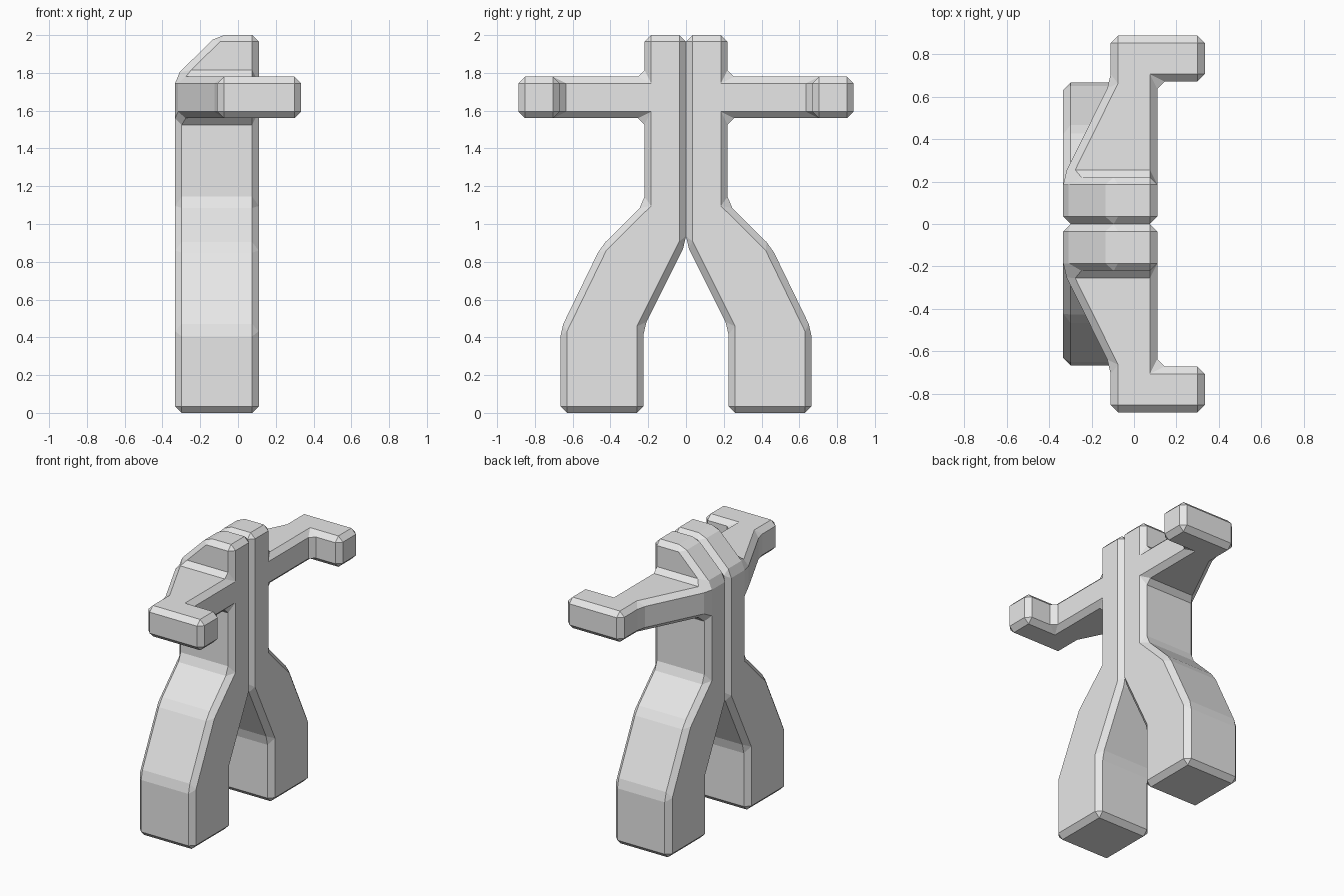
import bpy
import bmesh

if "Cube" in bpy.data.objects:
    bpy.data.objects.remove(bpy.data.objects["Cube"])

BACK, FRONT = -0.333, 0.11      # depth of the leg and torso
ARM_BACK, TIP = -0.11, 0.333    # depth of the forearm
BEVEL = 0.035

grey = bpy.data.materials.new("light_grey")
grey.diffuse_color = (0.8, 0.8, 0.8, 1.0)
grey.use_nodes = True
grey.node_tree.nodes["Principled BSDF"].inputs["Base Color"].default_value = grey.diffuse_color

bm = bmesh.new()
cache = {}


def face(*points):
    """Make a face, sharing corners with earlier faces."""
    verts = []
    for p in points:
        if p not in cache:
            cache[p] = bm.verts.new(p)
        verts.append(cache[p])
    bm.faces.new(verts)


def at(x, outline):
    return [(x, y, z) for y, z in outline]


SIDE, ELBOW, HAND = 0.22, 0.67, 0.887
ARM_LOW, ARM_TOP, TOP = 1.56, 1.78, 2.0

# Leg and torso: outline from the crotch, down and round the foot, up to the armpit
leg = [(0, 0.9), (0.225, 0.45), (0.225, 0), (0.665, 0), (0.665, 0.44),
       (0.451, 0.88), (SIDE, 1.11), (SIDE, ARM_LOW)]
for (a, b) in zip(leg, leg[1:]):
    face((BACK, *a), (FRONT, *a), (FRONT, *b), (BACK, *b))
face(*at(BACK, leg + [(SIDE, ARM_TOP), (0, ARM_TOP)]))
face(*at(FRONT, leg + [(ELBOW, ARM_LOW), (ELBOW, ARM_TOP), (SIDE, ARM_TOP),
                       (SIDE, TOP), (0, TOP)]))

# Head: sides, sloping back and flat top
face((BACK, 0, 0.9), (FRONT, 0, 0.9), (FRONT, 0, TOP),
     (ARM_BACK, 0, TOP), (BACK, 0, ARM_TOP))
face((BACK, SIDE, ARM_TOP), (FRONT, SIDE, ARM_TOP),
     (FRONT, SIDE, TOP), (ARM_BACK, SIDE, TOP))
face((BACK, 0, ARM_TOP), (BACK, SIDE, ARM_TOP),
     (ARM_BACK, SIDE, TOP), (ARM_BACK, 0, TOP))
face((ARM_BACK, 0, TOP), (ARM_BACK, SIDE, TOP), (FRONT, SIDE, TOP), (FRONT, 0, TOP))

# Arm: tapered shoulder with a forearm pointing forward
arm = [(FRONT, SIDE), (FRONT, ELBOW), (TIP, ELBOW), (TIP, HAND),
       (ARM_BACK, HAND), (ARM_BACK, ELBOW), (BACK, SIDE)]
for z in (ARM_LOW, ARM_TOP):
    face(*[(x, y, z) for x, y in arm])
for a, b in zip(arm[1:], arm[2:]):
    face((*a, ARM_LOW), (*b, ARM_LOW), (*b, ARM_TOP), (*a, ARM_TOP))

bmesh.ops.recalc_face_normals(bm, faces=bm.faces)
mesh = bpy.data.meshes.new("half_figure")
bm.to_mesh(mesh)
bm.free()
mesh.materials.append(grey)
body = bpy.data.objects.new("figure_body", mesh)
bpy.context.collection.objects.link(body)

# Chamfer every edge, then mirror to the other half
bevel = body.modifiers.new("chamfer", 'BEVEL')
bevel.width = BEVEL
bevel.segments = 1
bevel.limit_method = 'NONE'
bevel.use_clamp_overlap = False
mirror = body.modifiers.new("mirror", 'MIRROR')
mirror.use_axis = (False, True, False)
mirror.use_mirror_merge = False
